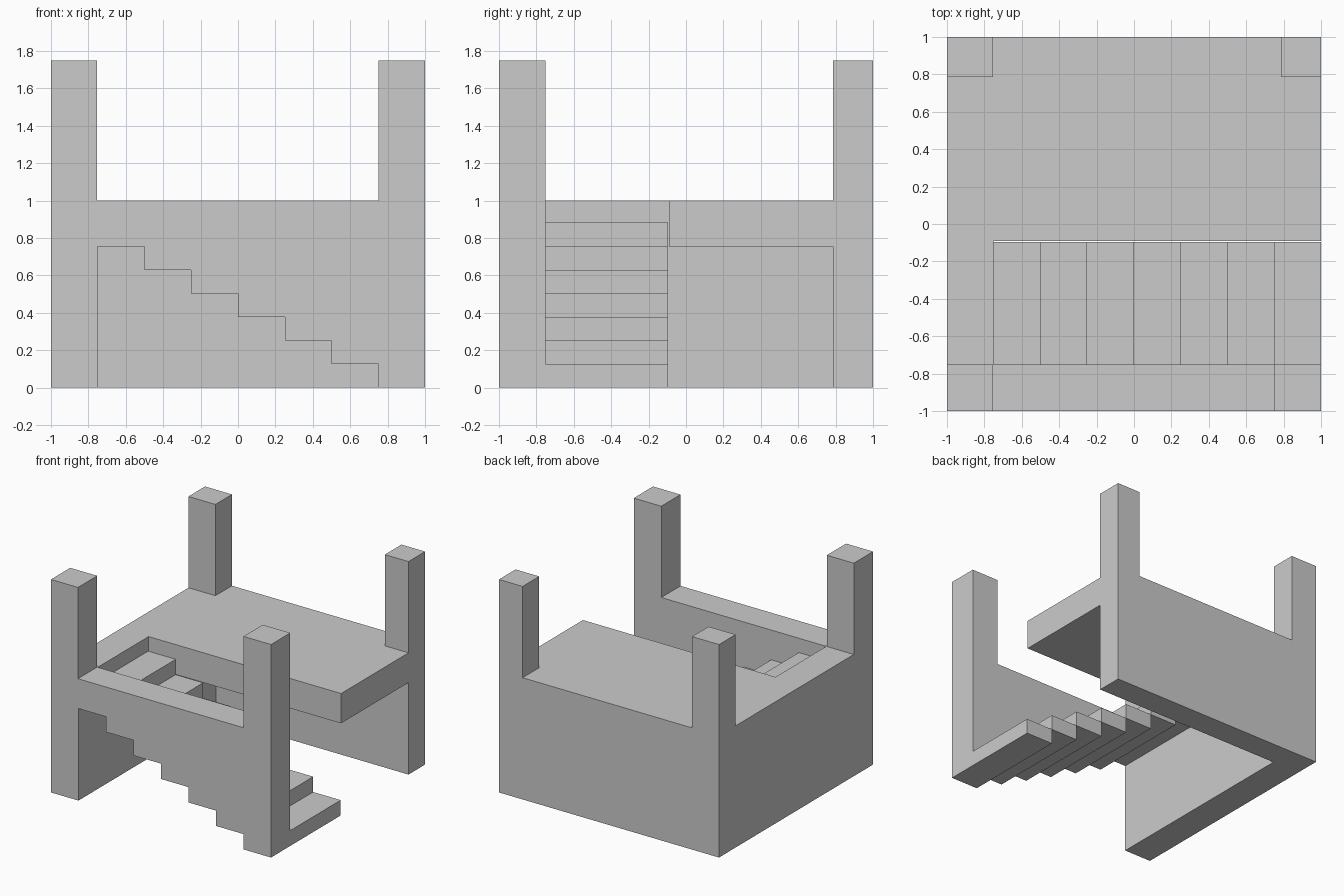
import bpy, bmesh

if "Cube" in bpy.data.objects:
    bpy.data.objects.remove(bpy.data.objects["Cube"])


def extrude_profile(name, profiles, y0, y1):
    """Extrude closed (x, z) outlines from y0 to y1 into one object."""
    bm = bmesh.new()
    for pts in profiles:
        face = bm.faces.new([bm.verts.new((x, y0, z)) for x, z in pts])
        res = bmesh.ops.extrude_face_region(bm, geom=[face], use_keep_orig=True)
        verts = [g for g in res["geom"] if isinstance(g, bmesh.types.BMVert)]
        bmesh.ops.translate(bm, verts=verts, vec=(0, y1 - y0, 0))
    bmesh.ops.recalc_face_normals(bm, faces=bm.faces)
    mesh = bpy.data.meshes.new(name)
    bm.to_mesh(mesh)
    bm.free()
    obj = bpy.data.objects.new(name, mesh)
    bpy.context.collection.objects.link(obj)
    return obj


def rect(x0, x1, z0, z1):
    return [(x0, z0), (x1, z0), (x1, z1), (x0, z1)]


TOP, POST = 1.0, 1.75
FRONT, STAIR, BACK = -0.75, -0.09, 0.785   # inner y limits
RUN, RISE = 0.25, 0.126


# Outline of a wall's upper edge with its two corner posts, right to left
def post_outline(left, right):
    return [(1, POST), (right, POST), (right, TOP), (left, TOP), (left, POST), (-1, POST)]


# Front wall with two posts and a stepped underside
under = [(-1, 0), (-0.75, 0)]
for i in range(6, 0, -1):
    x = 0.75 - i * RUN
    under += [(x, i * RISE), (x + RUN, i * RISE)]
under += [(0.75, 0), (1, 0)]
extrude_profile("front_wall", [under + post_outline(-0.755, 0.75)], -1, FRONT)

# Back wall with two posts
extrude_profile("back_wall", [[(-1, 0), (1, 0)] + post_outline(-0.755, 0.785)], BACK, 1)

# Left wall
extrude_profile("left_wall", [rect(-1, -0.75, 0, TOP)], FRONT, BACK)

# Upper floor slab
extrude_profile("upper_floor", [rect(-0.75, 1, 0.755, TOP)], STAIR, BACK)

# Stair treads rising to the left
steps = [rect(0.75 - i * RUN, 1 - i * RUN, i * RISE, (i + 1) * RISE) for i in range(7)]
extrude_profile("stair_treads", steps, FRONT, STAIR - 0.005)
